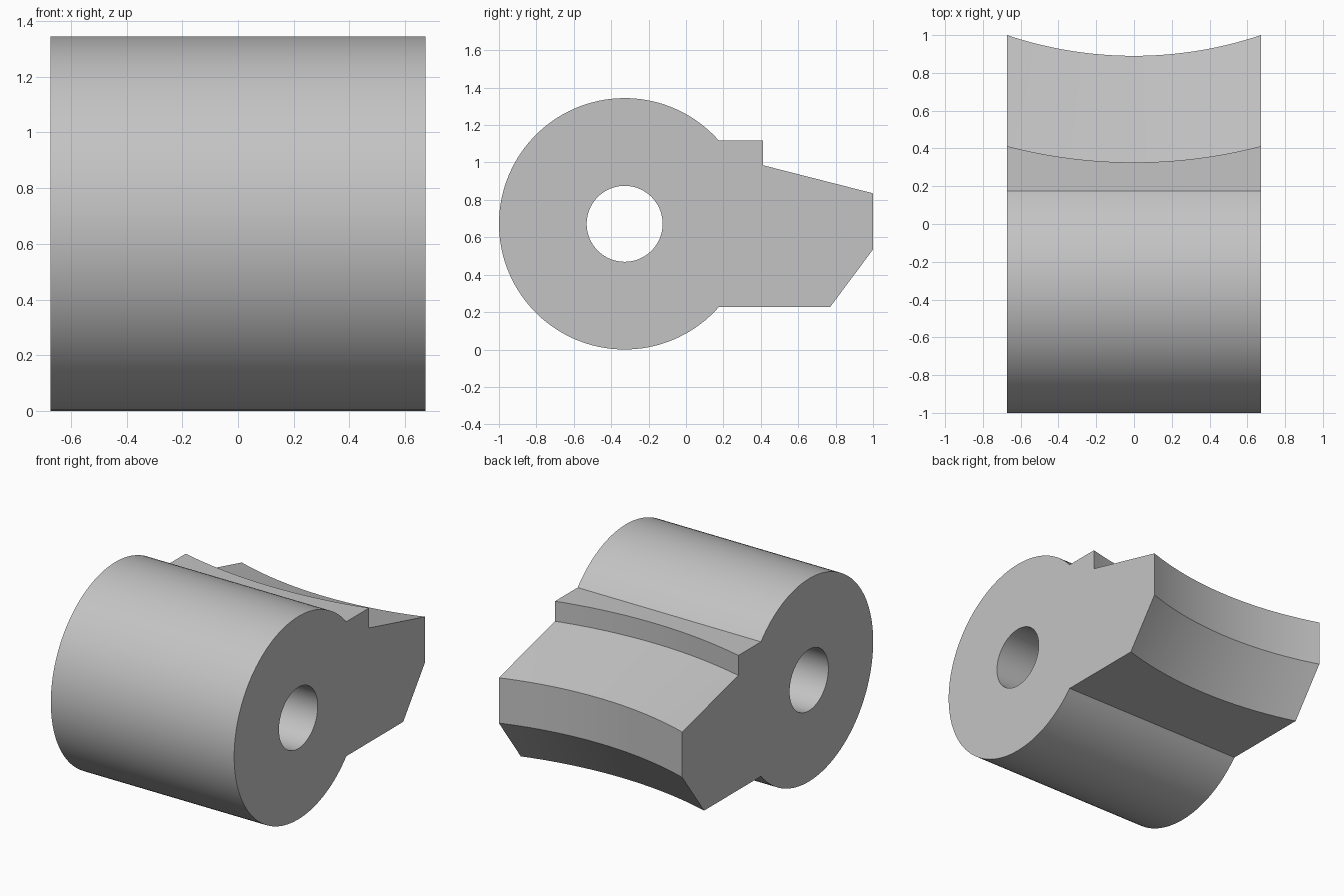
import bpy, bmesh
from math import sin, cos, atan2, sqrt, tau

cube = bpy.data.objects.get("Cube")
if cube:
    bpy.data.objects.remove(cube, do_unlink=True)

HALF = 0.672                 # half width along x
RADIUS = 0.672               # barrel radius
CY, CZ = -0.328, 0.672       # barrel axis
BORE = 0.203
ARC_Y = 3.0                  # vertical axis that the concave nose is turned about
SECTIONS, BARREL_STEPS, ARM_STEPS = 32, 96, 6

# Arm corners at the side faces: y, z, whether the corner follows the concave arc
joint = 0.175
rise = sqrt(RADIUS ** 2 - (joint - CY) ** 2)
arm = [(joint, CZ - rise, False), (0.77, CZ - rise, True), (1.0, 0.535, True),
       (1.0, 0.835, True), (0.412, 0.985, True), (0.412, CZ + rise, True),
       (joint, CZ + rise, False)]


def concave(y, x):
    """Depth at x of an arc that reaches y at the side faces."""
    r2 = (ARC_Y - y) ** 2 + HALF ** 2
    return ARC_Y - sqrt(r2 - x * x)


def outline(x):
    """Closed side profile at x: arm edges, then the round barrel."""
    corners = [(concave(y, x) if curved else y, z) for y, z, curved in arm]
    pts = []
    for (y0, z0), (y1, z1) in zip(corners, corners[1:]):
        for i in range(ARM_STEPS):
            t = i / ARM_STEPS
            pts.append((y0 + (y1 - y0) * t, z0 + (z1 - z0) * t))
    start = atan2(rise, joint - CY)
    for i in range(BARREL_STEPS):
        a = start + (tau - 2 * start) * i / BARREL_STEPS
        pts.append((CY + RADIUS * cos(a), CZ + RADIUS * sin(a)))
    return pts


def bore_ring():
    """Bore circle with one point facing each outline point."""
    angles = [atan2(z - CZ, y - CY) for y, z in outline(HALF)]
    return [(CY + BORE * cos(a), CZ + BORE * sin(a)) for a in angles]


bm = bmesh.new()


def add_ring(x, pts):
    return [bm.verts.new((x, y, z)) for y, z in pts]


def bridge(a, b):
    for i in range(len(a)):
        j = (i + 1) % len(a)
        bm.faces.new((a[i], a[j], b[j], b[i]))


# Outer skin, side faces and bore
xs = [-HALF + 2 * HALF * i / SECTIONS for i in range(SECTIONS + 1)]
rings = [add_ring(x, outline(x)) for x in xs]
bores = [add_ring(x, bore_ring()) for x in (-HALF, HALF)]
loop = rings + [bores[1], bores[0], rings[0]]
for a, b in zip(loop, loop[1:]):
    bridge(a, b)
bmesh.ops.recalc_face_normals(bm, faces=bm.faces)

mesh = bpy.data.meshes.new("bored_barrel_with_arm")
bm.to_mesh(mesh)
bm.free()
part = bpy.data.objects.new("bored_barrel_with_arm", mesh)
bpy.context.collection.objects.link(part)

# Single plain grey
grey = bpy.data.materials.new("plain_grey")
grey.use_nodes = True
colour = (0.55, 0.55, 0.55, 1)
grey.diffuse_color = colour
grey.node_tree.nodes["Principled BSDF"].inputs["Base Color"].default_value = colour
mesh.materials.append(grey)

# Smooth curves, crisp corners
bpy.ops.object.select_all(action="DESELECT")
part.select_set(True)
bpy.context.view_layer.objects.active = part
bpy.ops.object.shade_smooth_by_angle(angle=0.5)
